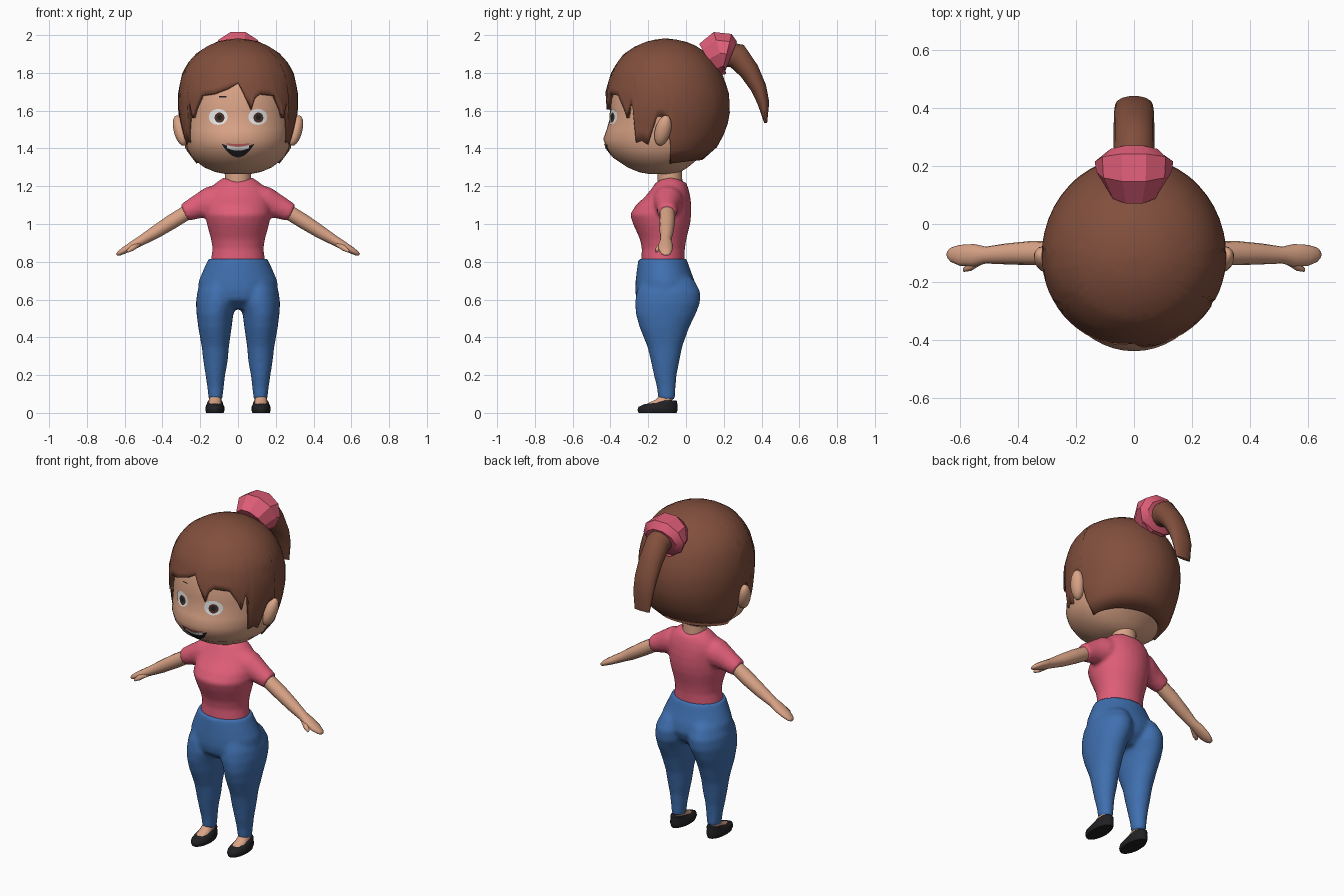
import bpy, bmesh, math
from mathutils import Vector, Matrix

if "Cube" in bpy.data.objects:
    bpy.data.objects.remove(bpy.data.objects["Cube"])


def material(name, rgb):
    m = bpy.data.materials.new(name)
    m.diffuse_color = (*rgb, 1)
    m.use_nodes = True
    m.node_tree.nodes["Principled BSDF"].inputs["Base Color"].default_value = m.diffuse_color
    return m


SKIN = material("skin", (0.70, 0.37, 0.24))
HAIR = material("brown hair", (0.22, 0.078, 0.046))
PINK = material("pink cloth", (0.73, 0.11, 0.185))
BLUE = material("blue denim", (0.05, 0.16, 0.43))
BLACK = material("black", (0.015, 0.015, 0.017))
WHITE = material("white", (0.8, 0.8, 0.8))
IRIS = material("dark brown", (0.07, 0.03, 0.02))
LIP = material("lip red", (0.6, 0.13, 0.13))


def finish(name, bm, mat, angle=45, fuse=0):
    me = bpy.data.meshes.new(name)
    bm.to_mesh(me)
    bm.free()
    me.materials.append(mat)
    ob = bpy.data.objects.new(name, me)
    bpy.context.collection.objects.link(ob)
    bpy.ops.object.select_all(action='DESELECT')
    ob.select_set(True)
    bpy.context.view_layer.objects.active = ob
    bpy.ops.object.shade_smooth_by_angle(angle=math.radians(angle))
    if fuse:  # melt overlapping volumes into one soft surface
        r = ob.modifiers.new("fuse", 'REMESH')
        r.mode, r.voxel_size, r.use_smooth_shade = 'VOXEL', fuse, True
        s = ob.modifiers.new("soften", 'SMOOTH')
        s.factor, s.iterations = 0.5, 4
    return ob


def loft(name, tubes, mat, **kw):
    """Skin each list of rings into a closed tube."""
    bm = bmesh.new()
    for rings in tubes:
        vs = [[bm.verts.new(p) for p in r] for r in rings]
        n = len(vs[0])
        for a, b in zip(vs, vs[1:]):
            for i in range(n):
                j = (i + 1) % n
                bm.faces.new((a[i], a[j], b[j], b[i]))
        bm.faces.new(vs[0][::-1])
        bm.faces.new(vs[-1])
    bmesh.ops.recalc_face_normals(bm, faces=bm.faces)
    return finish(name, bm, mat, **kw)


def oval_point(a, w, yf, yb, yc):
    c = math.cos(a)
    return w * math.sin(a), yc - c * ((yc - yf) if c > 0 else (yb - yc))


def ovals(rows, n=28, cx=0, yc=None):
    """Horizontal rings from rows of (z, half width, front y, back y[, centre x])."""
    out = []
    for z, w, yf, yb, *c in rows:
        mid = (yf + yb) / 2 if yc is None else yc
        pts = [oval_point(2 * math.pi * i / n, w, yf, yb, mid) for i in range(n)]
        out.append([Vector((x + (c[0] if c else cx), y, z)) for x, y in pts])
    return out


def sweep(path, u, n=14):
    """Rings along a path of (point, half size along u, half size across)."""
    ps, u, out = [Vector(p[0]) for p in path], Vector(u), []
    for i, (_, a, b) in enumerate(path):
        t = (ps[min(i + 1, len(ps) - 1)] - ps[max(i - 1, 0)]).normalized()
        v = t.cross(u).normalized()
        out.append([ps[i] + u * a * math.cos(k * math.tau / n) + v * b * math.sin(k * math.tau / n)
                    for k in range(n)])
    return out


def both(rings):
    return [rings, [[Vector((-p.x, p.y, p.z)) for p in r] for r in rings]]


def sample(rows, z):
    rows = sorted(rows)
    z = min(max(z, rows[0][0]), rows[-1][0])
    for a, b in zip(rows, rows[1:]):
        if z <= b[0]:
            t = (z - a[0]) / (b[0] - a[0])
            return [p + (q - p) * t for p, q in zip(a[1:], b[1:])]


# head and neck
HEAD = [(1.265, .07, -.2, -.06), (1.275, .12, -.25, -.03), (1.3, .18, -.31, .01), (1.35, .243, -.385, .07),
        (1.4, .27, -.42, .13), (1.45, .28, -.438, .165), (1.5, .285, -.42, .185), (1.55, .285, -.406, .195),
        (1.6, .285, -.403, .2), (1.7, .28, -.40, .195), (1.8, .255, -.36, .15), (1.9, .18, -.28, .06),
        (1.94, .06, -.15, -.05)]
YC = -.13
loft("head", [ovals(HEAD, 48, yc=YC)], SKIN, angle=60)
loft("neck", [ovals([(1.15, .075, -.15, -.01), (1.24, .068, -.15, -.02), (1.34, .07, -.15, -.02)])], SKIN)

# ears
bm = bmesh.new()
for s in (1, -1):
    m = (Matrix.Translation((s * .305, -.122, 1.495)) @ Matrix.Rotation(s * .25, 4, 'Y')
         @ Matrix.Rotation(-.25, 4, 'X') @ Matrix.Diagonal((.036, .042, .085, 1)))
    bmesh.ops.create_uvsphere(bm, u_segments=14, v_segments=9, radius=1, matrix=m)
finish("ears", bm, SKIN, 80)

# hair cap with a jagged hem: hem height per angle from the front
CAP = [(1.3, .2, -.36, .04), (1.35, .255, -.41, .10), (1.4, .28, -.44, .16), (1.5, .302, -.44, .215),
       (1.6, .318, -.428, .234), (1.7, .317, -.427, .226), (1.8, .295, -.397, .19), (1.85, .267, -.368, .16),
       (1.9, .225, -.33, .115), (1.94, .165, -.27, .06), (1.965, .11, -.21, 0), (1.975, .07, -.17, -.04),
       (1.982, .005, -.115, -.105)]
SIDE = [(38, 1.68), (46, 1.61), (51, 1.56), (54, 1.64), (57, 1.62), (62, 1.43), (68, 1.44), (74, 1.42),
        (78, 1.5), (82, 1.57), (92, 1.57), (98, 1.32), (140, 1.335), (180, 1.34)]
HEM = ([(0, 1.75), (5, 1.70), (13, 1.605), (16, 1.66), (22, 1.69)] + SIDE
       + [(-25, 1.69), (-10, 1.72)] + [(-a, z) for a, z in SIDE])
angles = sorted({a for a, _ in HEM if a > -180} | set(range(-176, 180, 8)))
bm, ROWS, cols = bmesh.new(), 16, []
top = bm.verts.new((0, -.11, 1.983))
for a in angles:
    hem, col = sample(HEM, a)[0], []
    for k in range(1, ROWS + 1):
        z = 1.982 - (1.982 - hem) * (k / ROWS) ** 1.7
        x, y = oval_point(math.radians(a), *sample(CAP, z), -.11)
        col.append(bm.verts.new((x, y, z)))
    cols.append(col)
for a, b in zip(cols, cols[1:] + cols[:1]):
    bm.faces.new((top, a[0], b[0]))
    for k in range(ROWS - 1):
        bm.faces.new((a[k], a[k + 1], b[k + 1], b[k]))
hair = finish("hair", bm, HAIR, 60)
sol = hair.modifiers.new("thickness", 'SOLIDIFY')
sol.thickness, sol.offset = .022, -1

# ponytail and its band
TAIL = [(.19, 1.9, .07, .07), (.27, 1.89, .07, .07), (.335, 1.81, .07, .055), (.385, 1.72, .069, .043),
        (.41, 1.64, .065, .032), (.422, 1.535, .05, .008)]
loft("ponytail", [sweep([((0, y, z), a, b) for y, z, a, b in TAIL], (1, 0, 0))], HAIR, angle=60)
BAND = [(.115, 1.87, .09, .10), (.18, 1.905, .13, .122), (.215, 1.9, .135, .115), (.24, 1.89, .1, .085)]
loft("hair_band", [sweep([((0, y, z), a, b) for y, z, a, b in BAND], (1, 0, 0), 10)], PINK, angle=30)


# face details: thin patches that follow the head
def face_y(x, z):
    w, yf, _ = sample(HEAD, z)
    return YC - (YC - yf) * math.sqrt(max(0, 1 - (x / w) ** 2))


def patch(name, x0, x1, low, high, off, mat, nx=16, nz=5):
    bm, grid = bmesh.new(), []
    for i in range(nx + 1):
        t = (1 - math.cos(math.pi * i / nx)) / 2
        x = x0 + (x1 - x0) * t
        zs = [low(x) + (high(x) - low(x)) * k / nz for k in range(nz + 1)]
        grid.append([bm.verts.new((x, face_y(x, z) - off, z)) for z in zs])
    for a, b in zip(grid, grid[1:]):
        for k in range(nz):
            bm.faces.new((a[k], b[k], b[k + 1], a[k + 1]))
    finish(name, bm, mat)


def disc(name, cx, cz, rx, rz, off, mat):
    h = lambda x: rz * math.sqrt(max(1e-5, 1 - ((x - cx) / rx) ** 2))
    patch(name, cx - rx, cx + rx, lambda x: cz - h(x), lambda x: cz + h(x), off, mat)


for side, s in (("left", 1), ("right", -1)):
    disc(side + "_eye_white", s * .105, 1.567, .05, .042, .004, WHITE)
    disc(side + "_iris", s * .103 + .005, 1.563, .026, .027, .006, IRIS)
    disc(side + "_pupil", s * .103 + .005, 1.565, .013, .014, .008, BLACK)
bend = lambda x: (x / .085) ** 2
patch("mouth", -.085, .085, lambda x: 1.352 + .07 * bend(x), lambda x: 1.405 + .02 * bend(x), .004, BLACK)
patch("teeth", -.058, .058, lambda x: 1.388 + .03 * bend(x), lambda x: 1.408 + .022 * bend(x), .007, WHITE)
patch("upper_lip", -.06, .06, lambda x: 1.41 + .02 * bend(x), lambda x: 1.423 + .01 * bend(x), .005, LIP)
patch("brow", -.1, -.06, lambda x: 1.671, lambda x: 1.677, .004, BLACK)

# shirt: torso with sleeves, dipped collar
torso = ovals([(.79, .146, -.238, -.008), (.87, .135, -.234, -.006), (.92, .143, -.244, .002),
               (1.0, .165, -.28, .022), (1.05, .175, -.297, .028), (1.1, .172, -.265, .028),
               (1.15, .165, -.212, .022), (1.19, .145, -.18, .012), (1.22, .115, -.16, .0),
               (1.245, .078, -.155, -.01)])
for p in torso[-1]:
    p.z -= .03 * (1 - abs(p.x) / .078)
sleeve = sweep([((.07, -.095, 1.135), .085, .085), ((.15, -.095, 1.115), .078, .082),
                ((.215, -.098, 1.09), .06, .064), ((.285, -.1, 1.06), .051, .048)], (0, 1, 0))
loft("shirt", [torso] + both(sleeve), PINK, fuse=.011)

# arms, hands and thumbs
arm = sweep([((.24, -.1, 1.08), .04, .04), ((.35, -.1, 1.012), .042, .04), ((.44, -.103, .955), .036, .035),
             ((.51, -.107, .913), .029, .027), ((.55, -.108, .89), .039, .024), ((.6, -.108, .862), .036, .019),
             ((.63, -.106, .844), .025, .013), ((.642, -.105, .837), .012, .006)], (0, 1, 0))
thumb = sweep([((.52, -.12, .9), .016, .016), ((.56, -.145, .872), .016, .015),
               ((.585, -.157, .855), .008, .008)], (0, 1, 0), 10)
loft("arms", both(arm) + both(thumb), SKIN, angle=70)

# trousers: hips and two legs
hips = ovals([(.55, .09, -.2, -.02), (.6, .19, -.262, .035), (.65, .212, -.27, .055), (.7, .208, -.267, .045),
              (.76, .182, -.26, .022), (.815, .157, -.252, .004)])
leg = ovals([(.07, .036, -.147, -.058, .119), (.14, .044, -.155, -.055, .119), (.2, .052, -.17, -.05, .12),
             (.27, .064, -.185, -.036, .119), (.35, .072, -.204, -.02, .12), (.45, .088, -.245, .016, .122),
             (.52, .097, -.265, .05, .122), (.58, .11, -.27, .074, .113), (.64, .108, -.262, .076, .108),
             (.7, .09, -.24, .045, .1), (.74, .06, -.2, 0, .09)])
loft("trousers", [hips] + both(leg), BLUE, fuse=.011)

# feet and flat shoes
foot = sweep([((.121, -.1, .1), .031, .034), ((.121, -.107, .07), .033, .04), ((.122, -.15, .045), .036, .028),
              ((.122, -.2, .03), .033, .02)], (1, 0, 0))
loft("feet", both(foot), SKIN, angle=70)
shoe = ovals([(0, .046, -.25, -.05), (.015, .051, -.257, -.045), (.032, .05, -.252, -.044),
              (.045, .044, -.222, -.046), (.058, .04, -.165, -.047), (.065, .036, -.14, -.05)], 20, cx=.122)
loft("shoes", both(shoe), BLACK, angle=50)
